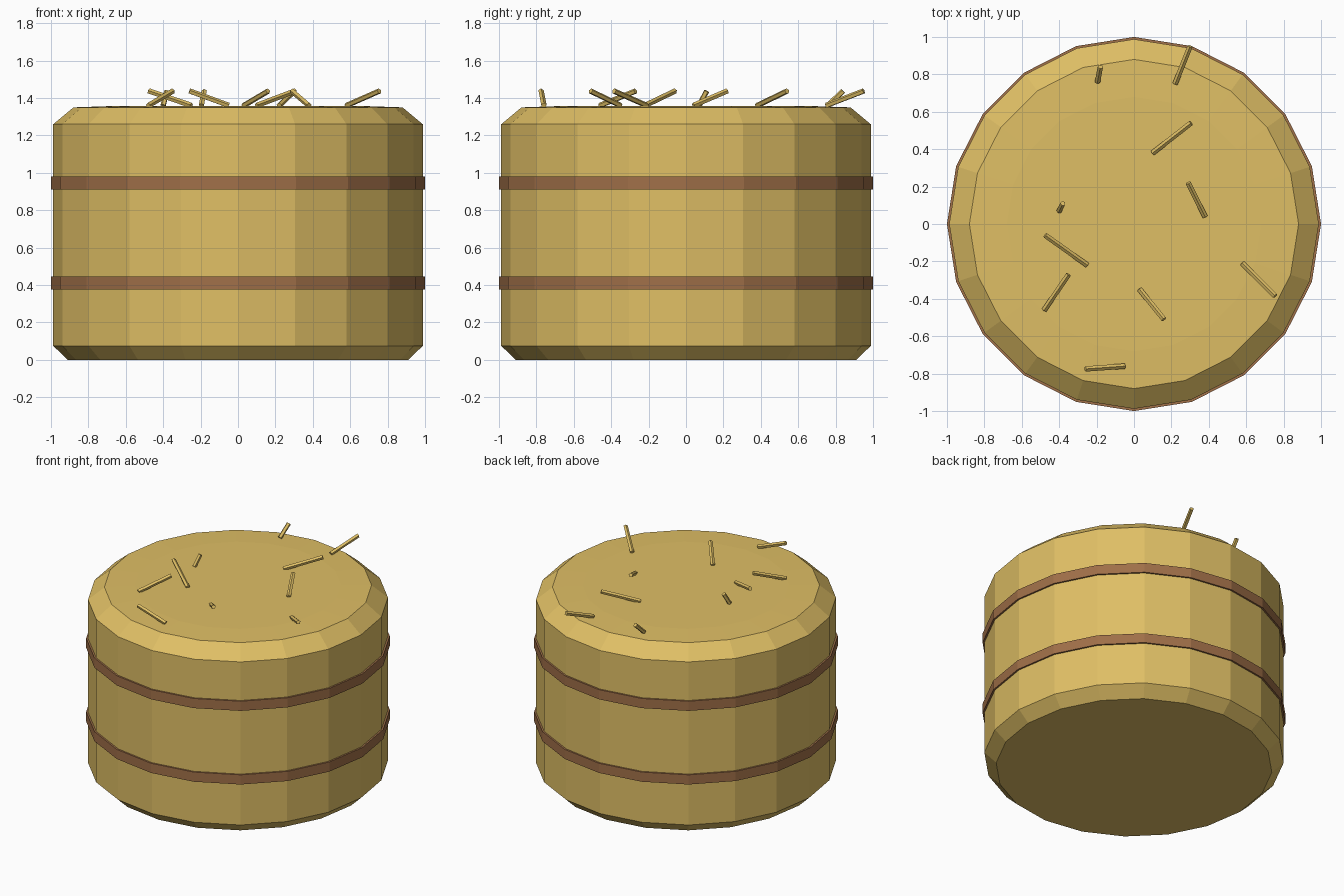
import bpy
import bmesh
from math import cos, sin, tau
from mathutils import Vector

SIDES = 20

if "Cube" in bpy.data.objects:
    bpy.data.objects.remove(bpy.data.objects["Cube"])


def material(name, rgb):
    mat = bpy.data.materials.new(name)
    mat.use_nodes = True
    mat.diffuse_color = (*rgb, 1)
    mat.node_tree.nodes["Principled BSDF"].inputs["Base Color"].default_value = (*rgb, 1)
    return mat


straw_gold = material("straw gold", (0.74, 0.52, 0.13))
twine_brown = material("twine brown", (0.35, 0.16, 0.065))


def add_object(name, bm, mat):
    bmesh.ops.recalc_face_normals(bm, faces=bm.faces)
    mesh = bpy.data.meshes.new(name)
    bm.to_mesh(mesh)
    bm.free()
    mesh.materials.append(mat)
    obj = bpy.data.objects.new(name, mesh)
    bpy.context.collection.objects.link(obj)
    return obj


def lathe(name, profile, mat, closed=False):
    """Turn (radius, height) points around z; open profiles get end caps."""
    bm = bmesh.new()
    rings = [[bm.verts.new((r * cos(tau * i / SIDES), r * sin(tau * i / SIDES), z))
              for i in range(SIDES)] for r, z in profile]
    pairs = list(zip(rings, rings[1:]))
    if closed:
        pairs.append((rings[-1], rings[0]))
    else:
        bm.faces.new(rings[0])
        bm.faces.new(rings[-1])
    for low, high in pairs:
        for i in range(SIDES):
            j = (i + 1) % SIDES
            bm.faces.new((low[i], low[j], high[j], high[i]))
    return add_object(name, bm, mat)


def straw(name, low, high, radius=0.015):
    """Thin five-sided stalk poking up out of the bale."""
    start, end = Vector((*low, 1.36)), Vector((*high, 1.437))
    axis = end - start
    bm = bmesh.new()
    bmesh.ops.create_cone(bm, cap_ends=True, segments=5, radius1=radius,
                          radius2=radius, depth=axis.length)
    turn = axis.to_track_quat('Z', 'Y').to_matrix()
    bmesh.ops.rotate(bm, verts=bm.verts, matrix=turn)
    bmesh.ops.translate(bm, verts=bm.verts, vec=(start + end) / 2)
    return add_object(name, bm, straw_gold)


# Bale with bevelled rims and a very slightly domed top
lathe("bale", [(0.91, 0), (0.988, 0.075), (0.988, 1.26),
               (0.88, 1.35), (0.68, 1.357)], straw_gold)

# Two twine bands
for name, z in (("lower_band", 0.375), ("upper_band", 0.91)):
    lathe(name, [(0.97, z), (1.0, z), (1.0, z + 0.07), (0.97, z + 0.07)],
          twine_brown, closed=True)

# Loose stalks: buried end, raised end
stalks = [
    ((-0.195, 0.76), (-0.18, 0.84)), ((0.22, 0.75), (0.30, 0.95)),
    ((0.10, 0.38), (0.305, 0.54)), ((0.38, 0.04), (0.29, 0.22)),
    ((-0.40, 0.07), (-0.38, 0.11)), ((-0.25, -0.22), (-0.475, -0.06)),
    ((-0.48, -0.46), (-0.35, -0.27)), ((0.03, -0.35), (0.16, -0.51)),
    ((0.58, -0.21), (0.755, -0.385)), ((-0.05, -0.76), (-0.26, -0.775)),
]
for n, (low, high) in enumerate(stalks, 1):
    straw(f"loose_straw_{n}", low, high)
